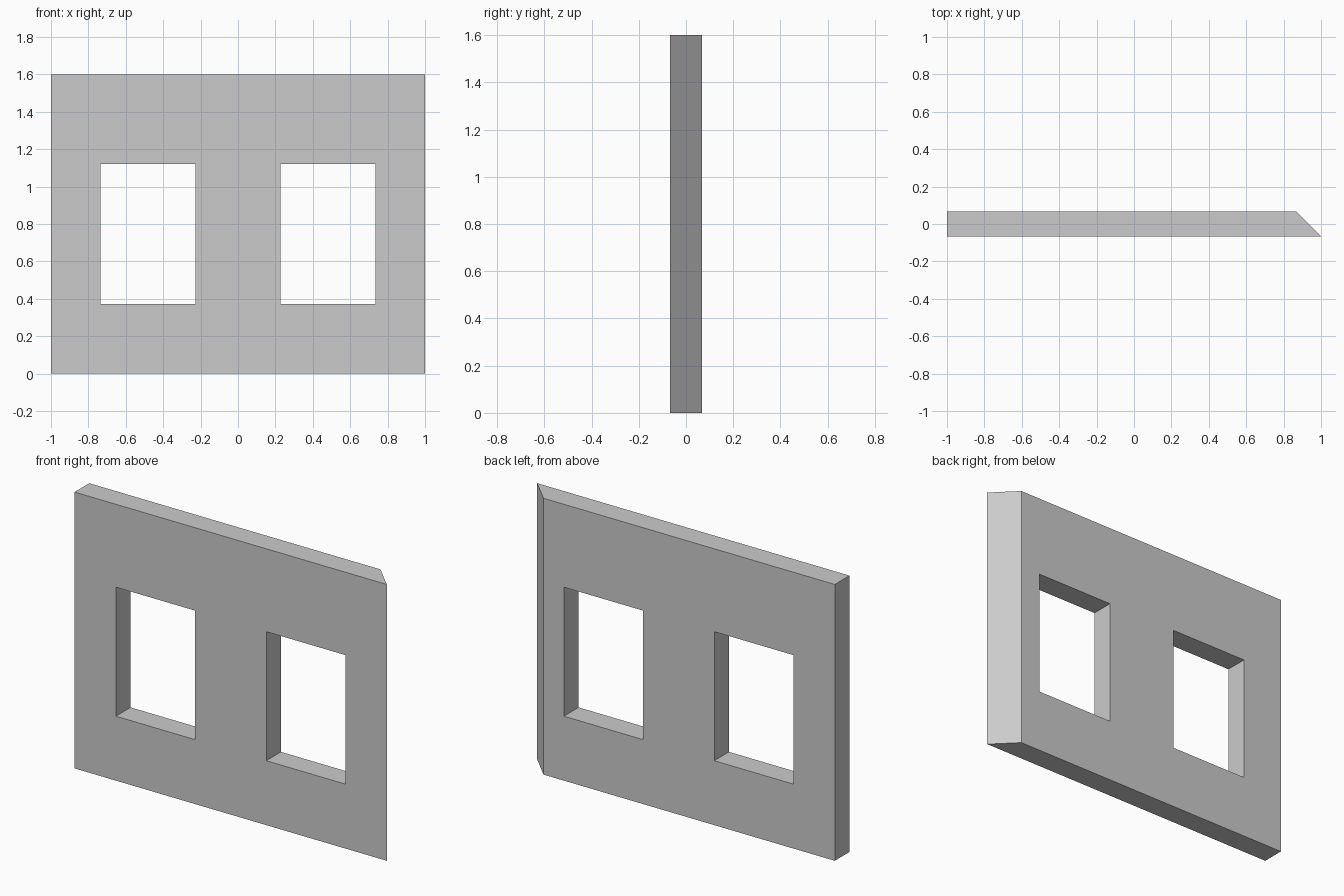
import bpy
import bmesh

if "Cube" in bpy.data.objects:
    bpy.data.objects.remove(bpy.data.objects["Cube"])

HALF_T = 0.067      # half wall thickness
XS = [-1.0, -0.735, -0.228, 0.228, 0.735, 1.0]
ZS = [0.0, 0.373, 1.12, 1.6]
WINDOWS = {(1, 1), (3, 1)}   # grid cells left open

bm = bmesh.new()

# Front face laid out as a grid with two window openings
grid = [[bm.verts.new((x, -HALF_T, z)) for z in ZS] for x in XS]
for i in range(len(XS) - 1):
    for j in range(len(ZS) - 1):
        if (i, j) not in WINDOWS:
            bm.faces.new((grid[i][j], grid[i + 1][j],
                          grid[i + 1][j + 1], grid[i][j + 1]))

# Wall thickness, including the window reveals
result = bmesh.ops.extrude_face_region(bm, geom=bm.faces[:], use_keep_orig=True)
back = [g for g in result["geom"] if isinstance(g, bmesh.types.BMVert)]
bmesh.ops.translate(bm, verts=back, vec=(0, 2 * HALF_T, 0))

# 45 degree mitre on the right end
for v in back:
    if v.co.x > 0.99:
        v.co.x -= 2 * HALF_T

bmesh.ops.recalc_face_normals(bm, faces=bm.faces[:])

mesh = bpy.data.meshes.new("window_wall")
bm.to_mesh(mesh)
bm.free()
wall = bpy.data.objects.new("window_wall", mesh)
bpy.context.collection.objects.link(wall)
